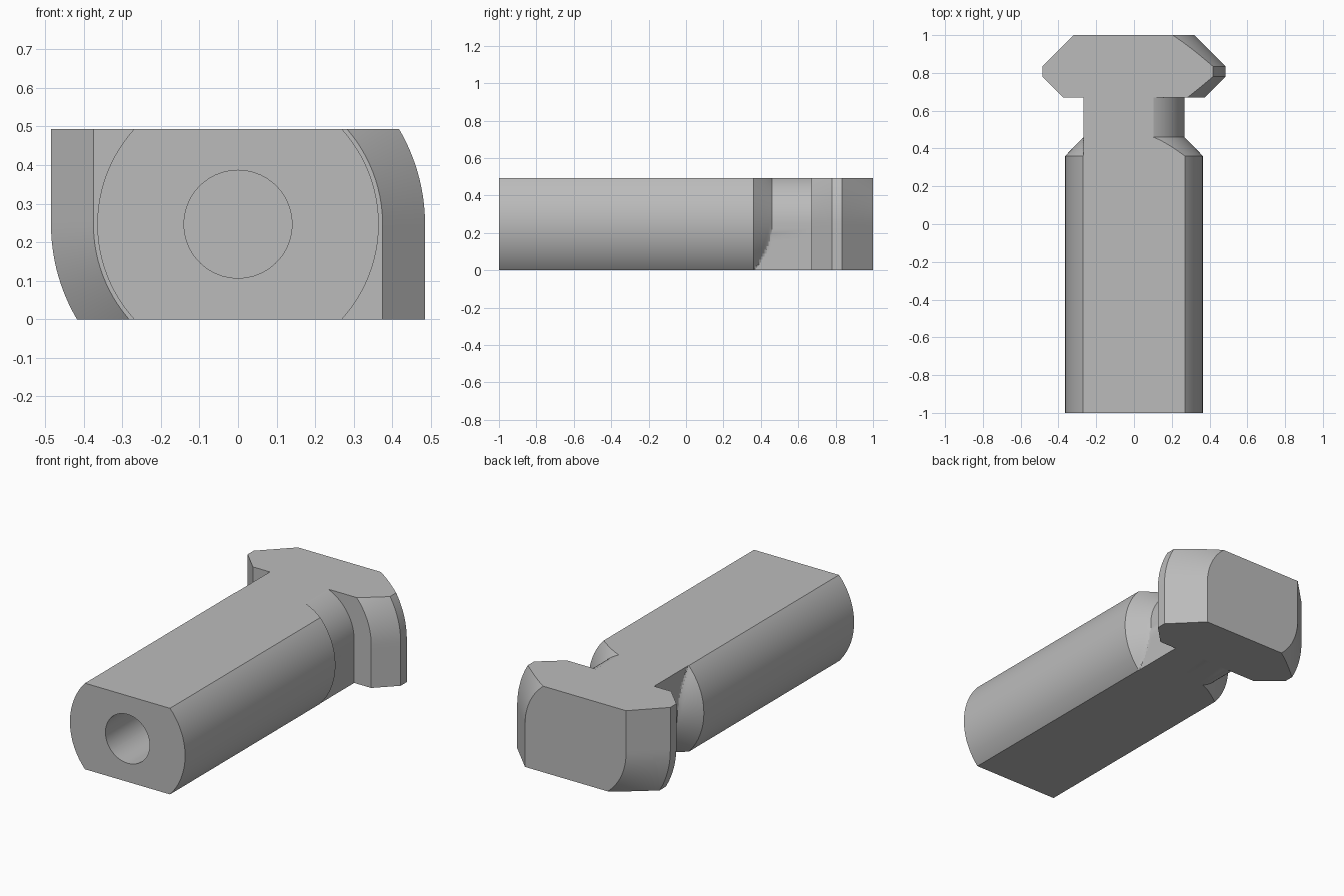
import bpy, bmesh
from math import sin, pi, sqrt
from mathutils import Vector

if "Cube" in bpy.data.objects:
    bpy.data.objects.remove(bpy.data.objects["Cube"], do_unlink=True)

H = 0.2465        # half thickness between the two flats
ROWS, FLAT, CONE = 32, 14, 10
SHAFT, NECK, HOLE = 0.365, 0.267, 0.14
heights = [H * sin(pi / 2 * (2 * i / ROWS - 1)) for i in range(ROWS + 1)]


def section(y, radius, block):
    """Round bar cut by two flats, with two opposite quadrants squared out to block."""
    def width(dz):
        round_part = sqrt(max(radius**2 - dz**2, 0))
        return max(round_part, block) if dz < 0 else round_part
    side = [Vector((width(dz), y, dz)) for dz in heights]
    other = Vector((-side[0].x, y, H))
    top = [side[-1].lerp(other, k / FLAT) for k in range(1, FLAT)]
    half = side + top
    # the section is the same after half a turn about the long axis
    return half + [Vector((-p.x, y, -p.z)) for p in half]


def circle(y, radius, guide):
    """Circle whose points line up with those of a guide section."""
    ring = []
    for p in guide:
        d = Vector((p.x, 0, p.z)).normalized() * radius
        ring.append(Vector((d.x, y, d.z)))
    return ring


def taper(y0, r0, y1, r1, block=None):
    """Conical run of sections; without a block, the corners follow the radius."""
    out = []
    for k in range(CONE + 1):
        t = k / CONE
        r = r0 + (r1 - r0) * t
        out.append(section(y0 + (y1 - y0) * t, r, r if block is None else block))
    return out


# Blind hole, shaft, chamfer, neck and head in one continuous run
front = section(-1, SHAFT, 0)
rings = [circle(0.2, HOLE, front), circle(-1, HOLE, front), front]
rings += taper(0.36, SHAFT, 0.46, NECK, NECK)
rings += [section(0.67, NECK, NECK)]
rings += taper(0.67, 0.375, 0.78, 0.485)
rings += taper(0.835, 0.485, 1.0, 0.32)

bm = bmesh.new()
loops = [[bm.verts.new(p + Vector((0, 0, H))) for p in ring] for ring in rings]
n = len(front)
for a, b in zip(loops, loops[1:]):
    for i in range(n):
        j = (i + 1) % n
        bm.faces.new((a[i], a[j], b[j], b[i]))
bm.faces.new(loops[0])
bm.faces.new(loops[-1])
bmesh.ops.recalc_face_normals(bm, faces=bm.faces)
# drop the empty slivers where the neck steps out to the head
slivers = [f for f in bm.faces if f.calc_area() < 1e-9]
bmesh.ops.delete(bm, geom=slivers, context="FACES")

mesh = bpy.data.meshes.new("quarter_turn_fastener")
bm.to_mesh(mesh)
bm.free()
fastener = bpy.data.objects.new("quarter_turn_fastener", mesh)
bpy.context.collection.objects.link(fastener)

# Plain grey metal
grey = bpy.data.materials.new("plain_grey")
grey.use_nodes = True
colour = (0.5, 0.5, 0.5, 1)
grey.diffuse_color = colour
grey.node_tree.nodes["Principled BSDF"].inputs["Base Color"].default_value = colour
mesh.materials.append(grey)

bpy.ops.object.select_all(action="DESELECT")
fastener.select_set(True)
bpy.context.view_layer.objects.active = fastener
bpy.ops.object.shade_smooth_by_angle(angle=pi / 9)
